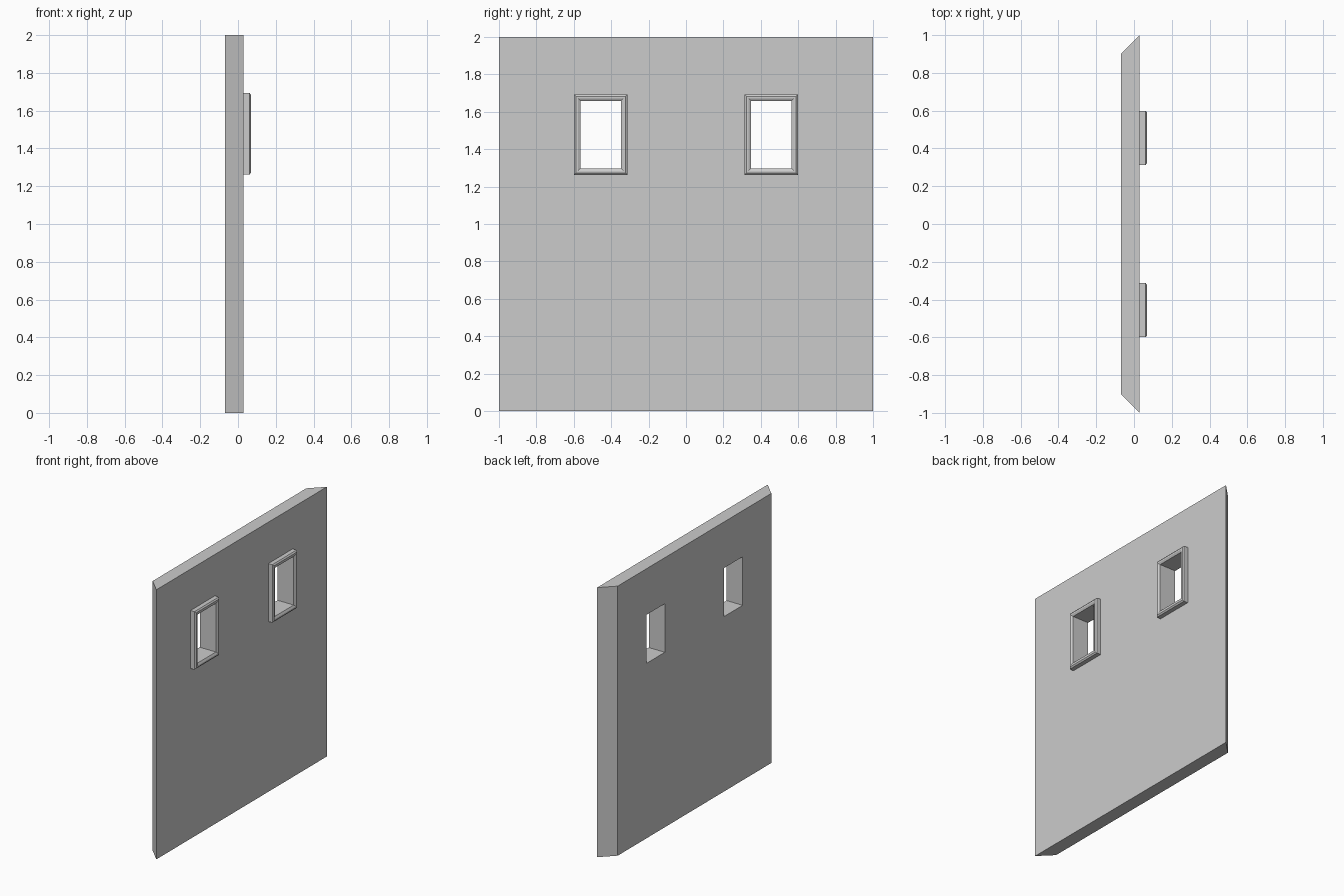
import bpy, bmesh

if "Cube" in bpy.data.objects:
    bpy.data.objects.remove(bpy.data.objects["Cube"])

X_BACK, X_FACE, X_FRONT = -0.07, 0.03, 0.07
WIN_Y, WIN_Z = 0.456, 1.478      # window centre
HOLE_Y, HOLE_Z = 0.108, 0.18     # half sizes of the opening


def make_object(name, bm):
    bmesh.ops.recalc_face_normals(bm, faces=bm.faces)
    mesh = bpy.data.meshes.new(name)
    bm.to_mesh(mesh)
    bm.free()
    ob = bpy.data.objects.new(name, mesh)
    bpy.context.collection.objects.link(ob)
    return ob


def window_frame(name, cy):
    # Cross-section (x, distance outside the opening) swept round four mitred corners
    profile = [(X_FACE, 0.0), (X_FACE, 0.035), (X_FRONT - 0.008, 0.035),
               (X_FRONT, 0.025), (X_FRONT, 0.014), (X_FRONT - 0.008, 0.0)]
    bm = bmesh.new()
    rings = [[bm.verts.new((x, cy + sy * (HOLE_Y + d), WIN_Z + sz * (HOLE_Z + d)))
              for x, d in profile]
             for sy, sz in ((-1, -1), (1, -1), (1, 1), (-1, 1))]
    n = len(profile)
    for i in range(4):
        a, b = rings[i], rings[(i + 1) % 4]
        for j in range(n):
            k = (j + 1) % n
            bm.faces.new((a[j], a[k], b[k], b[j]))
    return make_object(name, bm)


# Wall panel with mitred ends
bm = bmesh.new()
base = bm.faces.new([bm.verts.new((x, y, 0)) for x, y in
                     ((X_BACK, -0.9), (X_FACE, -1), (X_FACE, 1), (X_BACK, 0.9))])
top = bmesh.ops.extrude_face_region(bm, geom=[base])["geom"]
bmesh.ops.translate(bm, vec=(0, 0, 2),
                    verts=[v for v in top if isinstance(v, bmesh.types.BMVert)])
wall = make_object("wall_panel", bm)

# Window openings and their frames
for side, cy in (("left", -WIN_Y), ("right", WIN_Y)):
    bm = bmesh.new()
    bmesh.ops.create_cube(bm, size=1)
    bmesh.ops.scale(bm, vec=(0.5, 2 * HOLE_Y, 2 * HOLE_Z), verts=bm.verts)
    bmesh.ops.translate(bm, vec=(0, cy, WIN_Z), verts=bm.verts)
    cutter = make_object(side + "_opening_cutter", bm)
    cutter.hide_render = True
    cutter.hide_set(True)
    cut = wall.modifiers.new(side + "_opening", 'BOOLEAN')
    cut.object = cutter
    cut.operation = 'DIFFERENCE'
    cut.solver = 'EXACT'
    window_frame(side + "_window_frame", cy)
